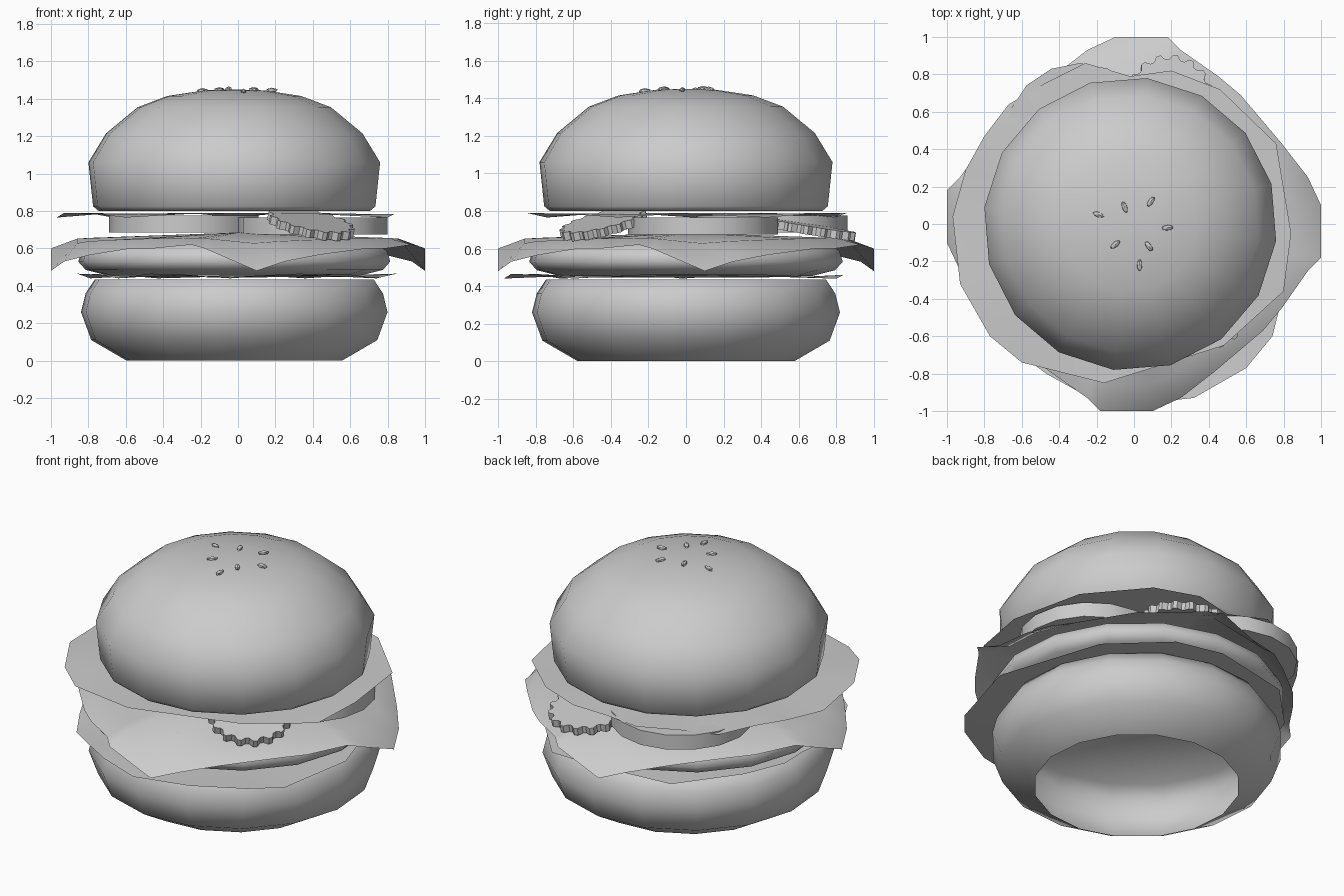
import bpy, bmesh, math
from mathutils import Vector, Matrix

if "Cube" in bpy.data.objects:
    bpy.data.objects.remove(bpy.data.objects["Cube"])

CX = -0.02                      # the buns sit slightly off centre
OFFSET = math.radians(-6.6)     # rotation of the 16-sided rings


def finish(name, bm, angle=None):
    bmesh.ops.recalc_face_normals(bm, faces=bm.faces[:])
    mesh = bpy.data.meshes.new(name)
    bm.to_mesh(mesh)
    bm.free()
    ob = bpy.data.objects.new(name, mesh)
    bpy.context.collection.objects.link(ob)
    if angle:
        bpy.ops.object.select_all(action='DESELECT')
        ob.select_set(True)
        bpy.context.view_layer.objects.active = ob
        bpy.ops.object.shade_smooth_by_angle(angle=math.radians(angle))
    return ob


def bridge(bm, a, b):
    n = len(a)
    for i in range(n):
        j = (i + 1) % n
        bm.faces.new((a[i], a[j], b[j], b[i]))


def fan(bm, ring, centre):
    c = bm.verts.new(centre)
    for i in range(len(ring)):
        bm.faces.new((ring[i], ring[(i + 1) % len(ring)], c))


def lathe(name, profile, bottom=None, top=None, sides=16):
    """Revolve (radius, z) points; optional centre heights close the ends."""
    bm = bmesh.new()
    rings = []
    for r, z in profile:
        rings.append([bm.verts.new((CX + r * math.cos(OFFSET + k * math.tau / sides),
                                    r * math.sin(OFFSET + k * math.tau / sides), z))
                      for k in range(sides)])
    for a, b in zip(rings, rings[1:]):
        bridge(bm, a, b)
    if bottom is not None:
        fan(bm, rings[0], (CX, 0, bottom))
    if top is not None:
        fan(bm, rings[-1], (CX, 0, top))
    return finish(name, bm, 60)


def sheet(name, outline, centre_z, inner, inner_z):
    """Thin layer: centre, inner ring and a free outline of (x, y, z)."""
    bm = bmesh.new()
    outer = [bm.verts.new(p) for p in outline]
    mid = [bm.verts.new((x * inner, y * inner, inner_z + 0.2 * (z - inner_z)))
           for x, y, z in outline]
    bridge(bm, mid, outer)
    fan(bm, mid, (0, 0, centre_z))
    return finish(name, bm, 40)


def slab(name, centre, radii, sides, thickness, normal=(0, 0, 1), angle=None):
    """Flat disc; the list of radii repeats around the rim."""
    bm = bmesh.new()
    m = Matrix.Translation(centre) @ Vector(normal).to_track_quat('Z', 'Y').to_matrix().to_4x4()
    rings = []
    for z in (-thickness / 2, thickness / 2):
        rings.append([bm.verts.new(m @ Vector((
            radii[k % len(radii)] * math.cos(k * math.tau / sides),
            radii[k % len(radii)] * math.sin(k * math.tau / sides), z)))
            for k in range(sides)])
    bridge(bm, *rings)
    for ring in rings:
        bm.faces.new(ring)
    return finish(name, bm, angle)


# buns and patty (bottom bun is hollow and open underneath)
lathe("bottom_bun", [(0.58, 0), (0.77, 0.11), (0.825, 0.26), (0.80, 0.36), (0.75, 0.435)],
      top=0.435)
lathe("patty", [(0.68, 0.455), (0.80, 0.485), (0.84, 0.53), (0.82, 0.59), (0.72, 0.64)],
      bottom=0.455, top=0.65)
lathe("top_bun", [(0.73, 0.80), (0.76, 0.825), (0.785, 1.06), (0.69, 1.215), (0.52, 1.355),
                  (0.36, 1.415), (0.16, 1.445)], bottom=0.80, top=1.45)

# cheese: one drooping corner repeated four times
corner = [(-0.45, -0.79, 0.60), (-0.25, -0.93, 0.62), (-0.18, -1.0, 0.60), (0.10, -1.0, 0.48),
          (0.25, -0.93, 0.53), (0.43, -0.79, 0.565), (0.69, -0.57, 0.60)]
cheese = []
for q in range(4):
    rot = Matrix.Rotation(q * math.pi / 2, 3, 'Z')
    cheese += [tuple(rot @ Vector(p)) for p in corner]
sheet("cheese", cheese, 0.685, 0.86, 0.665)

# lettuce: the same ragged leaf above and, turned a quarter, below
leaf = [(0.84, -0.05), (0.76, 0.43), (0.46, 0.72), (0.20, 0.82), (-0.02, 0.79), (-0.26, 0.86),
        (-0.48, 0.75), (-0.67, 0.64), (-0.80, 0.47), (-0.90, 0.29), (-0.97, 0.04),
        (-0.93, -0.32), (-0.77, -0.60), (-0.60, -0.74), (-0.16, -0.85), (0.48, -0.65),
        (0.80, -0.36)]
wave = [0.0, -0.02, 0.005]
sheet("upper_lettuce", [(x, y, 0.785 + wave[i % 3]) for i, (x, y) in enumerate(leaf)],
      0.79, 0.8, 0.785)
sheet("lower_lettuce", [(-y, x, 0.46 + wave[i % 3]) for i, (x, y) in enumerate(leaf)],
      0.445, 0.8, 0.45)

# tomato slices and crinkled pickles
for name, c in (("tomato_right", (0.40, 0.09, 0.72)), ("tomato_back", (-0.29, 0.46, 0.73))):
    slab(name, c, [0.40], 16, 0.09, angle=35)
for name, c, n in (("pickle_front", (0.39, -0.44, 0.73), (0.2, -0.24, 1)),
                   ("pickle_back", (0.19, 0.67, 0.70), (0.03, 0.16, 1))):
    slab(name, c, [0.235, 0.235, 0.21, 0.21], 64, 0.045, n)

# sesame seeds: (x, y, direction in degrees)
for i, (x, y, a) in enumerate([(-0.19, 0.05, -20), (-0.05, 0.09, 110), (0.09, 0.12, 55),
                               (0.18, -0.02, 5), (-0.10, -0.11, 40), (0.08, -0.12, -55),
                               (0.03, -0.22, 90)]):
    bm = bmesh.new()
    z = 1.455 - 0.3 * (x * x + y * y)
    bmesh.ops.create_icosphere(bm, subdivisions=1, radius=1, matrix=(
        Matrix.Translation((x, y, z)) @ Matrix.Rotation(math.radians(a), 4, 'Z')
        @ Matrix.Diagonal((0.035, 0.016, 0.014, 1))))
    finish(f"seed_{i + 1}", bm)
